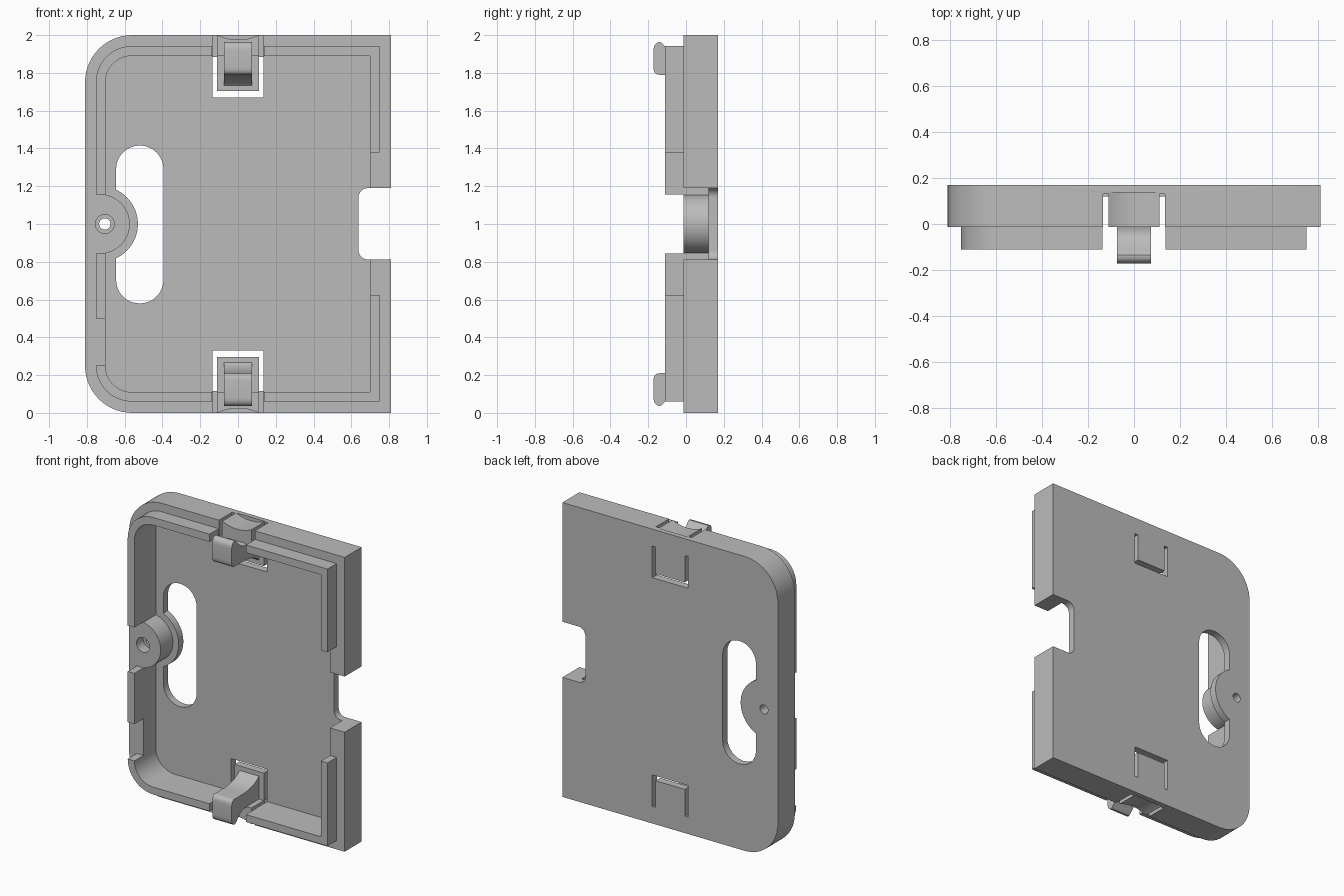
import bpy, bmesh
from math import sin, cos, pi, radians

cube = bpy.data.objects.get("Cube")
if cube:
    bpy.data.objects.remove(cube, do_unlink=True)

grey = bpy.data.materials.new("plain grey")
grey.use_nodes = True
COLOUR = (0.5, 0.5, 0.5, 1)
grey.diffuse_color = COLOUR
grey.node_tree.nodes["Principled BSDF"].inputs["Base Color"].default_value = COLOUR


def prism(name, outline, start, end, axis="y"):
    """Extrude an outline: (x, z) along y, or (y, z) along x."""
    bm = bmesh.new()
    place = (lambda p: (p[0], start, p[1])) if axis == "y" else (lambda p: (start, p[0], p[1]))
    face = bm.faces.new([bm.verts.new(place(p)) for p in outline])
    new = bmesh.ops.extrude_face_region(bm, geom=[face])["geom"]
    shift = (0, end - start, 0) if axis == "y" else (end - start, 0, 0)
    bmesh.ops.translate(bm, vec=shift, verts=[v for v in new if isinstance(v, bmesh.types.BMVert)])
    bmesh.ops.recalc_face_normals(bm, faces=bm.faces)
    mesh = bpy.data.meshes.new(name)
    bm.to_mesh(mesh)
    bm.free()
    mesh.materials.append(grey)
    obj = bpy.data.objects.new(name, mesh)
    bpy.context.collection.objects.link(obj)
    return obj


def circle(x, z, r, n=64):
    return [(x + r * cos(2 * pi * i / n), z + r * sin(2 * pi * i / n)) for i in range(n)]


def rect(x0, x1, z0, z1, right=0, left=0, n=14):
    """Rectangle with separate corner radii on its two sides."""
    pts = []
    corners = ((x1, z1, -1, -1, right), (x0, z1, 1, -1, left),
               (x0, z0, 1, 1, left), (x1, z0, -1, 1, right))
    for k, (x, z, sx, sz, r) in enumerate(corners):
        if r == 0:
            pts.append((x, z))
            continue
        for i in range(n + 1):
            a = pi / 2 * (k + i / n)
            pts.append((x + sx * r + r * cos(a), z + sz * r + r * sin(a)))
    return pts


def cut(obj, *cutters):
    """Subtract each cutter, then discard it."""
    for cutter in cutters:
        mod = obj.modifiers.new("cut", "BOOLEAN")
        mod.operation, mod.solver, mod.object = "DIFFERENCE", "EXACT", cutter
        graph = bpy.context.evaluated_depsgraph_get()
        mesh = bpy.data.meshes.new_from_object(obj.evaluated_get(graph))
        obj.modifiers.clear()
        obj.data = mesh
        bpy.data.objects.remove(cutter, do_unlink=True)
    return obj


def flip(outline, top):
    return outline if top else [(a, 2 - z) for a, z in outline]


def bezier(p0, p1, p2, p3, n=10):
    out = []
    for i in range(n + 1):
        t = i / n
        w = ((1 - t) ** 3, 3 * t * (1 - t) ** 2, 3 * t * t * (1 - t), t ** 3)
        out.append(tuple(sum(k * p[j] for k, p in zip(w, (p0, p1, p2, p3))) for j in (0, 1)))
    return out


FRONT, FLOOR, BACK = -0.012, 0.12, 0.17
BOSS_X, HOLE_X = -0.73, -0.705

# Tray with a hollow that leaves the screw boss standing
shell = prism("tray", rect(-0.81, 0.81, 0, 2, left=0.25), FRONT, BACK)
hollow = prism("hollow", rect(-0.702, 0.70, 0.11, 1.89, left=0.14), -0.1, FLOOR)
cut(hollow, prism("boss", circle(BOSS_X, 1, 0.157), -0.3, 0.3))
cut(shell, hollow)

# Long slot around the boss foot, side notch and screw hole
slot = prism("slot", rect(-0.645, -0.395, 0.58, 1.415, right=0.124, left=0.124), 0.05, 0.3)
cut(slot, prism("boss_foot", circle(BOSS_X, 1, 0.2), -0.3, 0.4))
cut(shell, slot,
    prism("notch", rect(0.638, 0.9, 0.812, 1.19, left=0.05), -0.3, 0.3),
    prism("hole", circle(HOLE_X, 1, 0.03, 32), -0.3, 0.3),
    prism("counterbore", circle(HOLE_X, 1, 0.05, 32), -0.3, 0.06))

# Spring tongues and hooks at top and bottom
for top in (True, False):
    u_cut = prism("u_cut", flip(rect(-0.135, 0.135, 1.67, 1.885), top), -0.3, 0.3)
    cut(u_cut, prism("tongue", flip(rect(-0.11, 0.11, 1.703, 2.2), top), -0.4, 0.4))
    cut(shell, u_cut)
    for x0, x1 in ((-0.135, -0.11), (0.11, 0.135)):
        cut(shell, prism("side_gap", flip(rect(x0, x1, 1.86, 2.1), top), -0.3, 0.13))
    cut(shell, prism("thumb_scoop", flip(circle(0, 2.23, 0.2545, 128), top), -0.2, 0.137))

    profile = bezier((0.13, 1.72), (0.11, 1.76), (0.03, 1.79), (-0.05, 1.79))
    profile += bezier((-0.14, 1.79), (-0.16, 1.79), (-0.172, 1.80), (-0.172, 1.83), 6)
    profile += bezier((-0.172, 1.92), (-0.172, 1.95), (-0.155, 1.965), (-0.135, 1.963), 6)
    profile += bezier((-0.125, 1.955), (-0.10, 1.93), (-0.06, 1.87), (0.0, 1.90))
    profile += [(0.13, 1.90)]
    prism("top_hook" if top else "bottom_hook", flip(profile, top), -0.073, 0.073, "x")

# Raised locating lip, broken by gaps
lip = prism("lip", rect(-0.752, 0.75, 0.06, 1.942, left=0.19), -0.11, FRONT)
cut(lip, prism("lip_inside", rect(-0.702, 0.70, 0.11, 1.89, left=0.14), -0.3, 0.3))
for gap in ((-0.137, 0.137, -0.1, 2.1), (0.6, 0.9, 0.625, 1.378),
            (-0.9, -0.6, 0.845, 1.157), (-0.9, -0.6, 0.25, 0.5)):
    cut(lip, prism("lip_gap", rect(*gap), -0.3, 0.3))

# Smooth the curved faces
for obj in bpy.context.collection.objects:
    if obj.type == "MESH":
        obj.select_set(True)
        bpy.context.view_layer.objects.active = obj
bpy.ops.object.shade_smooth_by_angle(angle=radians(30))
